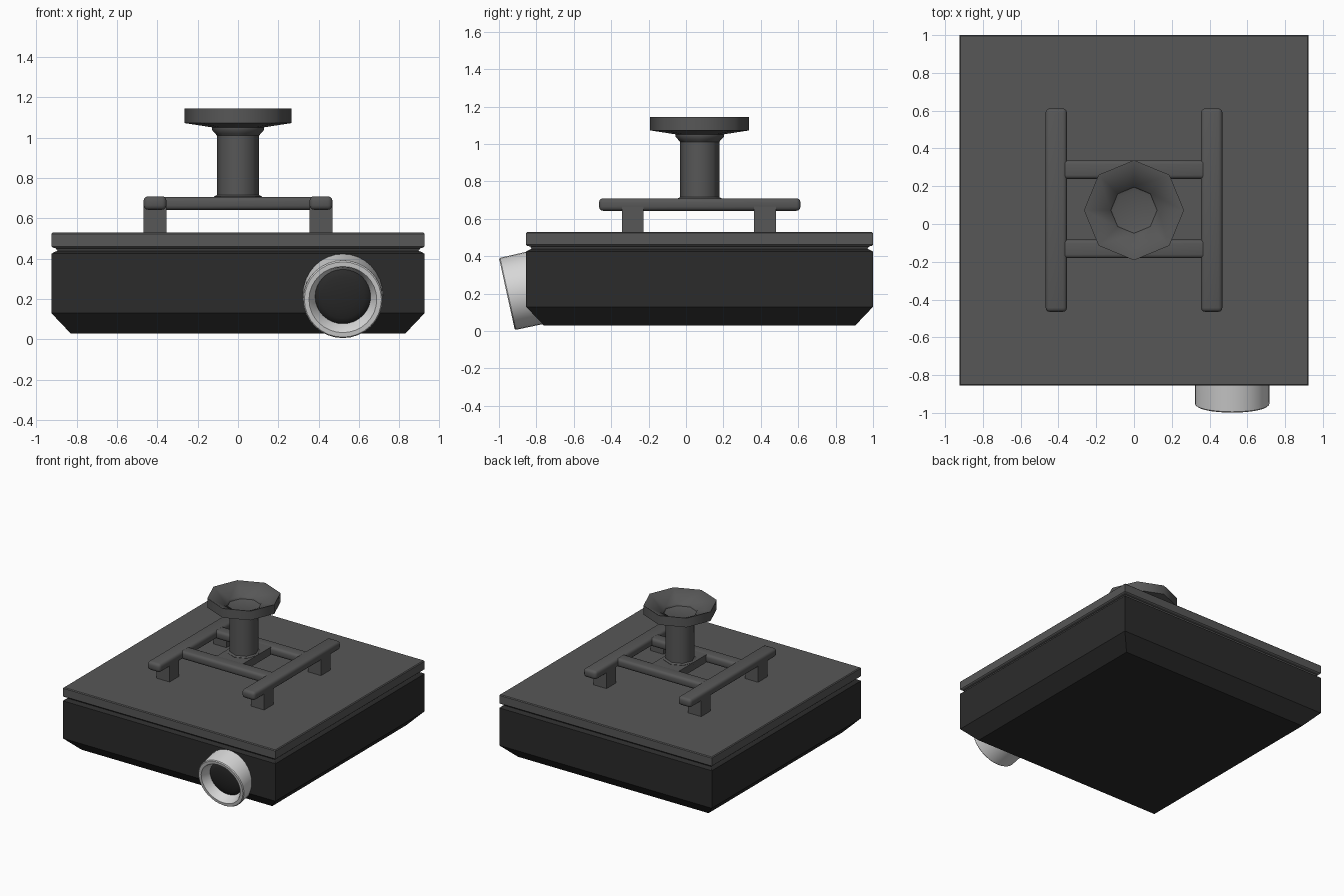
import bpy, bmesh, math
from mathutils import Matrix, Vector

if "Cube" in bpy.data.objects:
    bpy.data.objects.remove(bpy.data.objects["Cube"])

CY = 0.07  # y centre of everything on the lid (and of the base)


def material(name, rgb):
    m = bpy.data.materials.new(name)
    m.diffuse_color = (*rgb, 1)
    m.use_nodes = True
    m.node_tree.nodes["Principled BSDF"].inputs["Base Color"].default_value = m.diffuse_color
    return m


DARK = material("near_black", (0.024, 0.024, 0.024))
GREY = material("dark_grey", (0.095, 0.095, 0.095))
WHITE = material("light_grey", (0.68, 0.68, 0.68))


def finish(name, bm, mat, smooth=None, matrix=None):
    bmesh.ops.recalc_face_normals(bm, faces=bm.faces)
    me = bpy.data.meshes.new(name)
    bm.to_mesh(me)
    bm.free()
    me.materials.append(mat)
    ob = bpy.data.objects.new(name, me)
    bpy.context.collection.objects.link(ob)
    if matrix:
        ob.matrix_world = matrix
    if smooth:
        bpy.ops.object.select_all(action='DESELECT')
        ob.select_set(True)
        bpy.context.view_layer.objects.active = ob
        bpy.ops.object.shade_smooth_by_angle(angle=math.radians(smooth))
    return ob


def loft(bm, rings, caps=True):
    loops = [[bm.verts.new(p) for p in r] for r in rings]
    n = len(loops[0])
    for a, b in zip(loops, loops[1:]):
        for i in range(n):
            j = (i + 1) % n
            bm.faces.new((a[i], a[j], b[j], b[i]))
    if caps:
        bm.faces.new(loops[0][::-1])
        bm.faces.new(loops[-1])


def slab(name, profile, mat):
    """Stacked rectangles from (inset, z) pairs."""
    bm = bmesh.new()
    rings = []
    for inset, z in profile:
        x, y0, y1 = 0.925 - inset, -0.855 + inset, 1.0 - inset
        rings.append([(-x, y0, z), (x, y0, z), (x, y1, z), (-x, y1, z)])
    loft(bm, rings)
    return finish(name, bm, mat)


def lathe(name, profile, n, mat, smooth, matrix, caps=True):
    """Revolved (radius, height) profile."""
    bm = bmesh.new()
    rings = [[(r * math.cos(2 * math.pi * i / n), r * math.sin(2 * math.pi * i / n), z)
              for i in range(n)] for r, z in profile]
    loft(bm, rings, caps)
    return finish(name, bm, mat, smooth, matrix)


def box(name, lo, hi, mat, bevel=0.0):
    lo, hi = Vector(lo), Vector(hi)
    bm = bmesh.new()
    bmesh.ops.create_cube(bm, size=1)
    bmesh.ops.scale(bm, vec=hi - lo, verts=bm.verts)
    bmesh.ops.translate(bm, vec=(lo + hi) / 2, verts=bm.verts)
    if bevel:
        bmesh.ops.bevel(bm, geom=bm.edges[:], offset=bevel, segments=3,
                        profile=0.5, affect='EDGES')
    return finish(name, bm, mat, 35 if bevel else None)


# Base with chamfered underside, and lid above a thin groove
slab("base_body", [(0.095, 0.03), (0, 0.13), (0, 0.425), (0.012, 0.432), (0.03, 0.44)], DARK)
slab("base_lid", [(0.03, 0.438), (0.022, 0.452), (0.006, 0.456), (0, 0.462),
                  (0, 0.524), (0.006, 0.53)], GREY)

# Raised frame: side rails on feet, two cross bars, centre plate
for sx, side in ((-1, "left"), (1, "right")):
    xs = sorted((sx * 0.355, sx * 0.468))
    box(f"{side}_rail", (xs[0], -0.465, 0.643), (xs[1], 0.612, 0.71), GREY, 0.022)
    for y, end in ((-0.285, "front"), (0.422, "back")):
        box(f"{side}_{end}_foot", (xs[0], y - 0.058, 0.52), (xs[1], y + 0.058, 0.67), GREY)
for y, end in ((-0.132, "front"), (0.288, "back")):
    box(f"{end}_cross_bar", (-0.42, y - 0.049, 0.643), (0.42, y + 0.049, 0.707), GREY, 0.02)
box("column_plate", (-0.115, -0.14, 0.645), (0.115, 0.29, 0.706), GREY)

# Column and octagonal dish
at = Matrix.Translation((0, CY + 0.003, 0))
lathe("column", [(0.12, 0.69), (0.12, 0.708), (0.105, 0.716), (0.105, 1.03)], 8, GREY, 50, at)
lathe("dish", [(0.10, 1.005), (0.112, 1.02), (0.13, 1.04), (0.13, 1.052), (0.265, 1.073),
               (0.265, 1.145), (0.258, 1.145), (0.127, 1.082), (0.122, 1.065), (0.1, 1.058)],
      8, GREY, 50, at)

# Tilted spout ring on the front, with a recessed dark dome
axis = Vector((0, -0.385, -0.085)).normalized()
place = Matrix.Translation((0.52, -0.9575, 0.198)) @ axis.to_track_quat('Z', 'Y').to_matrix().to_4x4()
lathe("lens_ring", [(0.199, -0.2), (0.197, -0.006), (0.191, 0), (0.168, 0), (0.162, -0.006),
                    (0.137, -0.07)], 32, WHITE, 40, place, caps=False)
dome = [(0.14 * math.cos(a), -0.07 + 0.03 * math.sin(a))
        for a in (math.radians(d) for d in (0, 20, 40, 60, 75, 87))]
lathe("lens_dome", dome, 32, DARK, 60, place)
